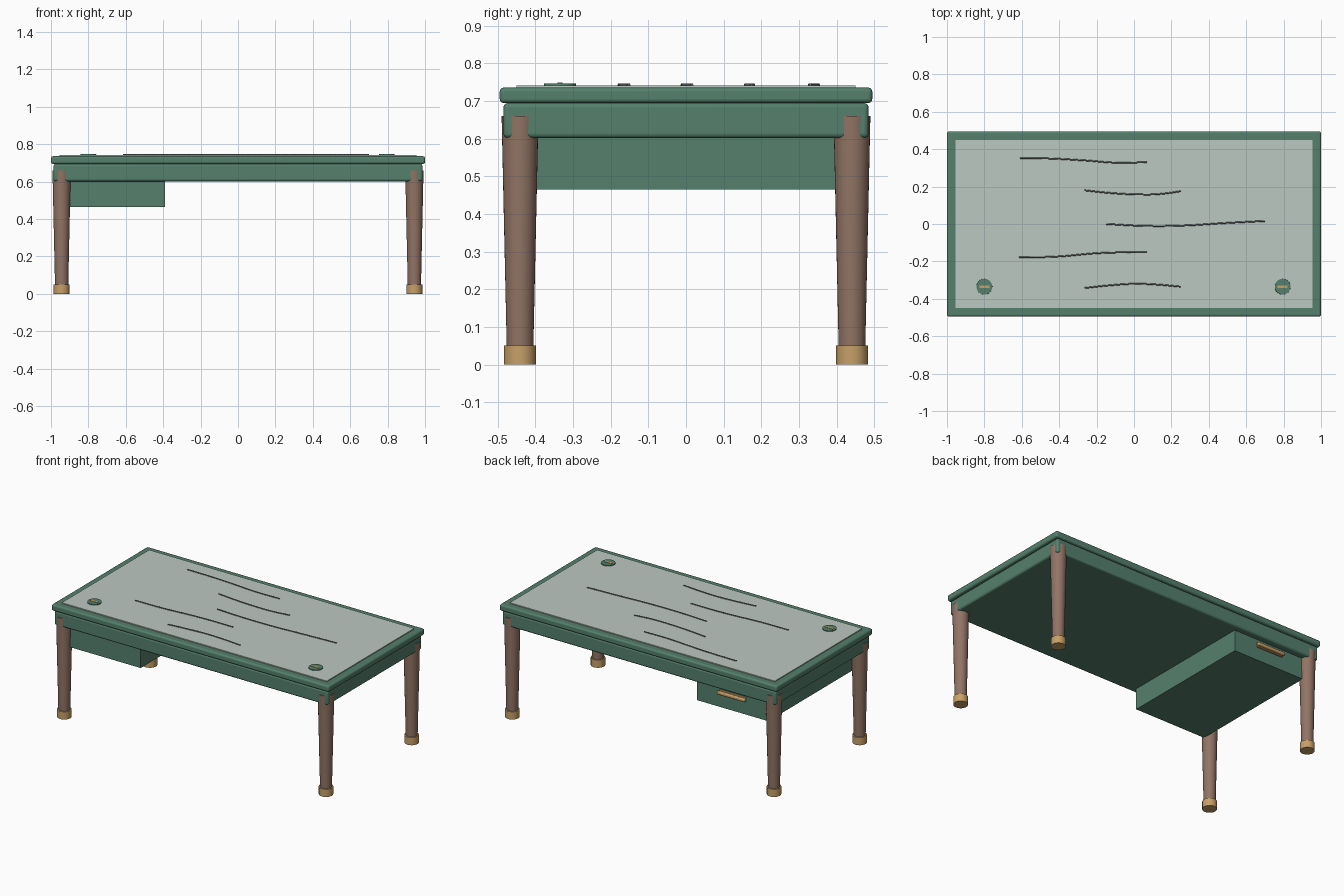
import bpy
import math
from mathutils import Vector

cube = bpy.data.objects.get("Cube")
if cube:
    bpy.data.objects.remove(cube, do_unlink=True)


def material(name, rgb):
    lin = [c / 12.92 if c < 0.04 else ((c + 0.055) / 1.055) ** 2.4 for c in rgb]
    m = bpy.data.materials.new(name)
    m.use_nodes = True
    m.diffuse_color = (*lin, 1)
    m.node_tree.nodes["Principled BSDF"].inputs["Base Color"].default_value = (*lin, 1)
    return m


green = material("sage green paint", (0.33, 0.50, 0.425))
wood = material("brown wood", (0.57, 0.455, 0.395))
brass = material("brass", (0.78, 0.63, 0.41))
glass = material("pale glass", (0.74, 0.785, 0.755))
grey = material("grey line", (0.40, 0.42, 0.41))


def smooth(obj):
    bpy.ops.object.select_all(action="DESELECT")
    obj.select_set(True)
    bpy.context.view_layer.objects.active = obj
    bpy.ops.object.shade_smooth_by_angle(angle=math.radians(40))


def box(name, low, high, mat, bevel=0):
    low, high = Vector(low), Vector(high)
    bpy.ops.mesh.primitive_cube_add(size=1, location=(low + high) / 2)
    obj = bpy.context.object
    obj.name = name
    obj.scale = high - low
    bpy.ops.object.transform_apply(location=False, rotation=False, scale=True)
    obj.data.materials.append(mat)
    if bevel:
        mod = obj.modifiers.new("rounded edges", "BEVEL")
        mod.width = bevel
        mod.segments = 4
        smooth(obj)
    return obj


def cone(name, x, y, z0, z1, r0, r1, mat):
    bpy.ops.mesh.primitive_cone_add(vertices=32, radius1=r0, radius2=r1,
                                    depth=z1 - z0, location=(x, y, (z0 + z1) / 2))
    obj = bpy.context.object
    obj.name = name
    obj.data.materials.append(mat)
    smooth(obj)


# Desk top, apron and glass writing surface
box("desk_top", (-1, -0.495, 0.695), (1, 0.495, 0.736), green, 0.011)
box("apron", (-0.986, -0.485, 0.602), (0.986, 0.485, 0.695), green, 0.012)
box("glass_panel", (-0.955, -0.45, 0.73), (0.955, 0.45, 0.742), glass)

# Tapered legs with brass feet
for side, x in (("right", -0.943), ("left", 0.943)):
    for end, y in (("front", -0.441), ("back", 0.441)):
        cone(f"{end}_{side}_leg", x, y, 0.03, 0.66, 0.035, 0.049, wood)
        cone(f"{end}_{side}_foot", x, y, 0, 0.05, 0.043, 0.043, brass)

# Drawer box and its pull
box("drawer", (-0.905, -0.445, 0.465), (-0.39, 0.445, 0.61), green)
box("drawer_pull_plate", (-0.745, 0.44, 0.55), (-0.555, 0.455, 0.58), brass, 0.004)
box("drawer_pull_bar", (-0.75, 0.45, 0.555), (-0.55, 0.472, 0.575), brass, 0.006)

# Cable covers with brass slots
for side, x in (("right", -0.8), ("left", 0.795)):
    cone(f"{side}_cable_cover", x, -0.335, 0.735, 0.747, 0.043, 0.042, green)
    box(f"{side}_cable_slot", (x - 0.027, -0.342, 0.744), (x + 0.027, -0.328, 0.749), brass)

# Wavy inlay lines across the glass
LINES = (
    ((-0.61, 0.352), (-0.45, 0.35), (-0.265, 0.34), (-0.1, 0.328), (0.07, 0.33)),
    ((-0.265, 0.18), (-0.13, 0.166), (0.03, 0.158), (0.135, 0.16), (0.25, 0.175)),
    ((-0.15, 0), (0.055, -0.01), (0.27, -0.008), (0.485, 0.005), (0.7, 0.016)),
    ((-0.615, -0.178), (-0.41, -0.174), (-0.21, -0.157), (-0.08, -0.152), (0.07, -0.152)),
    ((-0.265, -0.342), (-0.13, -0.328), (0, -0.32), (0.11, -0.323), (0.25, -0.335)),
)
for i, points in enumerate(LINES):
    curve = bpy.data.curves.new(f"inlay_line_{i + 1}", "CURVE")
    curve.dimensions = "3D"
    curve.bevel_depth = 0.004
    curve.bevel_resolution = 1
    curve.use_fill_caps = True
    spline = curve.splines.new("BEZIER")
    spline.bezier_points.add(len(points) - 1)
    for p, (x, y) in zip(spline.bezier_points, points):
        p.co = (x, y, 0.743)
        p.handle_left_type = p.handle_right_type = "AUTO"
    curve.materials.append(grey)
    bpy.context.collection.objects.link(bpy.data.objects.new(curve.name, curve))
